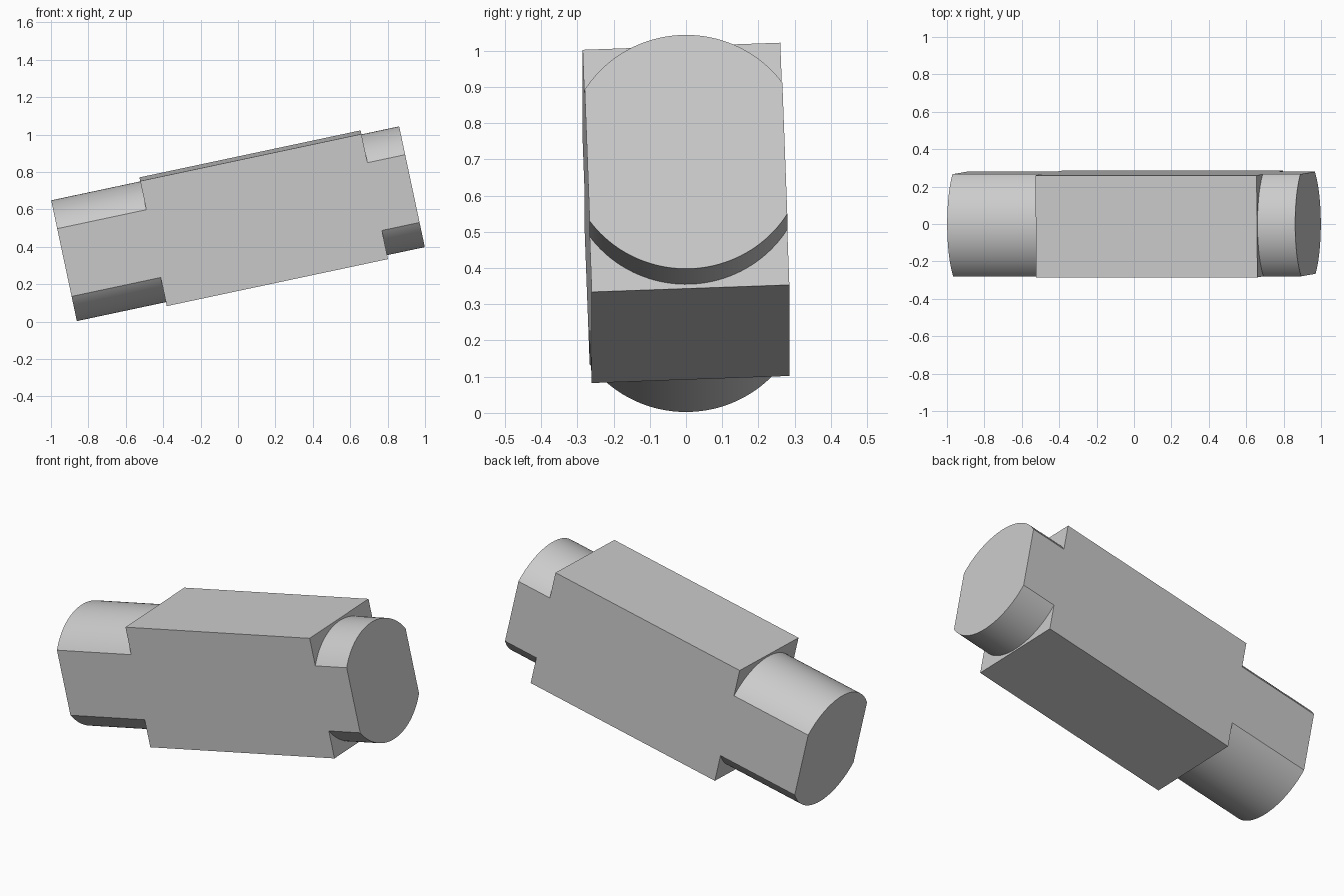
import bpy
from math import radians, pi

cube = bpy.data.objects.get("Cube")
if cube:
    bpy.data.objects.remove(cube, do_unlink=True)

HALF_LEN, HALF_WIDTH, HALF_HEIGHT, RADIUS = 0.951, 0.273, 0.342, 0.33
BLOCK_START, BLOCK_END = -0.464, 0.745

grey = bpy.data.materials.new("plain grey")
grey.use_nodes = True
colour = (0.6, 0.6, 0.6, 1)
grey.diffuse_color = colour
grey.node_tree.nodes["Principled BSDF"].inputs["Base Color"].default_value = colour


def box(name, x0, x1, half_y, half_z):
    bpy.ops.mesh.primitive_cube_add(size=2, location=((x0 + x1) / 2, 0, 0))
    ob = bpy.context.object
    ob.name = name
    ob.scale = ((x1 - x0) / 2, half_y, half_z)
    bpy.ops.object.transform_apply(location=True, rotation=True, scale=True)
    return ob


def combine(target, other, operation):
    other.hide_render = True
    mod = target.modifiers.new(operation.lower(), 'BOOLEAN')
    mod.operation, mod.solver, mod.object = operation, 'EXACT', other
    bpy.ops.object.select_all(action='DESELECT')
    target.select_set(True)
    bpy.context.view_layer.objects.active = target
    bpy.ops.object.modifier_apply(modifier=mod.name)
    bpy.data.objects.remove(other, do_unlink=True)


# Round shaft running the full length
bpy.ops.mesh.primitive_cylinder_add(vertices=128, radius=RADIUS, depth=2 * HALF_LEN + 0.2,
                                    rotation=(0, pi / 2, 0))
shaft = bpy.context.object
shaft.name = "flat_sided_shaft"
bpy.ops.object.transform_apply(location=True, rotation=True, scale=True)

# Square block around the middle
combine(shaft, box("middle_block", BLOCK_START, BLOCK_END, 0.5, HALF_HEIGHT), 'UNION')

# Trim both sides flat and both ends square
combine(shaft, box("trim_slab", -HALF_LEN, HALF_LEN, HALF_WIDTH, 0.6), 'INTERSECT')

# Finish and tilt into its resting pose
shaft.data.materials.clear()
shaft.data.materials.append(grey)
for face in shaft.data.polygons:
    face.material_index = 0
bpy.ops.object.shade_smooth_by_angle(angle=radians(30))
shaft.rotation_euler = (radians(2.1), radians(-12), 0)
shaft.location = (0, 0, 0.523)
